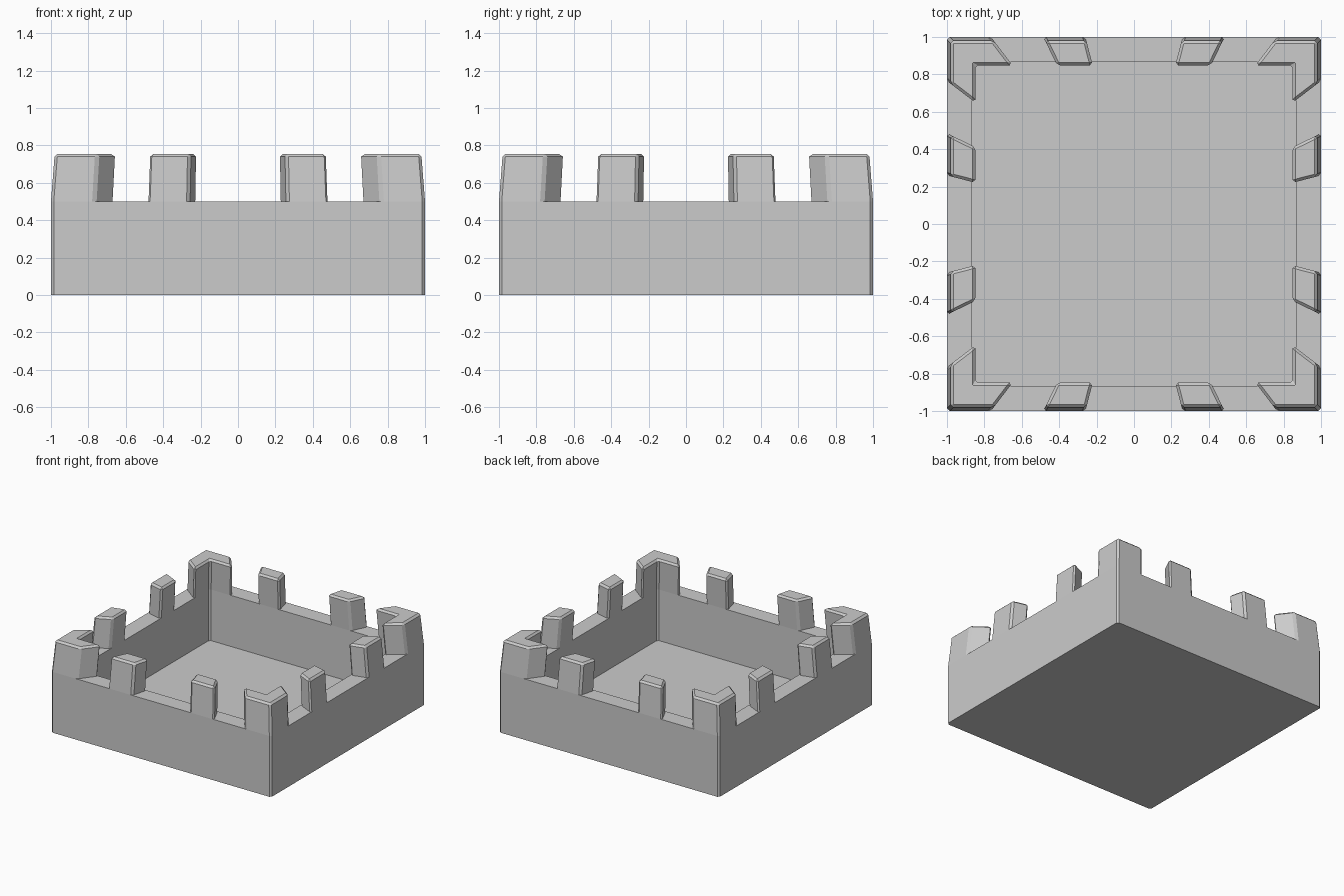
import bpy
import bmesh
import math
from mathutils import Matrix, Vector

cube = bpy.data.objects.get("Cube")
if cube:
    bpy.data.objects.remove(cube, do_unlink=True)

# Main dimensions
FLOOR, SILL, TOP = 0.08, 0.5, 0.755
INNER = 0.865      # inner face of the wall relative to the outer face
LEAN = 0.98        # inward lean of the battlements at their tops
BREAKS = [-1, -0.765, -0.485, -0.26, 0.26, 0.485, 0.765]  # merlon, gap, merlon ...

# Plan outline: the same broken edge turned around four sides
outline = []
for side in range(4):
    turn = Matrix.Rotation(side * math.pi / 2, 3, 'Z')
    outline += [turn @ Vector((b, -1, 0)) for b in BREAKS]
count = len(outline)

bm = bmesh.new()


def ring(scale, z):
    return [bm.verts.new((p.x * scale, p.y * scale, z)) for p in outline]


base = ring(1, 0)
outer = ring(1, SILL)
outer_top = ring(LEAN, TOP)
inner_top = ring(INNER * LEAN, TOP)
inner = ring(INNER, SILL)
floor = ring(INNER, FLOOR)


def strip(a, b, i):
    j = (i + 1) % count
    bm.faces.new((a[i], a[j], b[j], b[i]))


bm.faces.new(base[::-1])
bm.faces.new(floor)
for i in range(count):
    strip(base, outer, i)
    strip(inner, floor, i)
    spot = i % len(BREAKS)
    if spot % 2 == 0:
        # Merlon: outer face, top and inner face
        strip(outer, outer_top, i)
        strip(outer_top, inner_top, i)
        strip(inner_top, inner, i)
    else:
        # Gap: flat sill
        strip(outer, inner, i)
    if spot:
        # Side face where a merlon meets a gap
        bm.faces.new((outer[i], outer_top[i], inner_top[i], inner[i]))

bmesh.ops.recalc_face_normals(bm, faces=bm.faces[:])
bmesh.ops.dissolve_limit(bm, angle_limit=0.01, verts=bm.verts[:], edges=bm.edges[:])


def wants_chamfer(e):
    if len(e.link_faces) != 2 or e.calc_face_angle() < 0.4:
        return False
    a, b = (v.co for v in e.verts)
    upright = abs(a.z - b.z) > 0.1
    rim = min(a.z, b.z) > SILL + 0.1
    return upright or rim


# Small chamfers on the corners and merlon edges
bmesh.ops.bevel(bm, geom=[e for e in bm.edges if wants_chamfer(e)],
                offset=0.015, segments=1, profile=0.5, affect='EDGES',
                clamp_overlap=True)
bmesh.ops.recalc_face_normals(bm, faces=bm.faces[:])

mesh = bpy.data.meshes.new("battlement_tray")
bm.to_mesh(mesh)
bm.free()
tray = bpy.data.objects.new("battlement_tray", mesh)
bpy.context.collection.objects.link(tray)

# Plain stone grey
stone = bpy.data.materials.new("stone_grey")
stone.use_nodes = True
grey = (0.6, 0.6, 0.6, 1)
stone.diffuse_color = grey
stone.node_tree.nodes["Principled BSDF"].inputs["Base Color"].default_value = grey
mesh.materials.append(stone)
